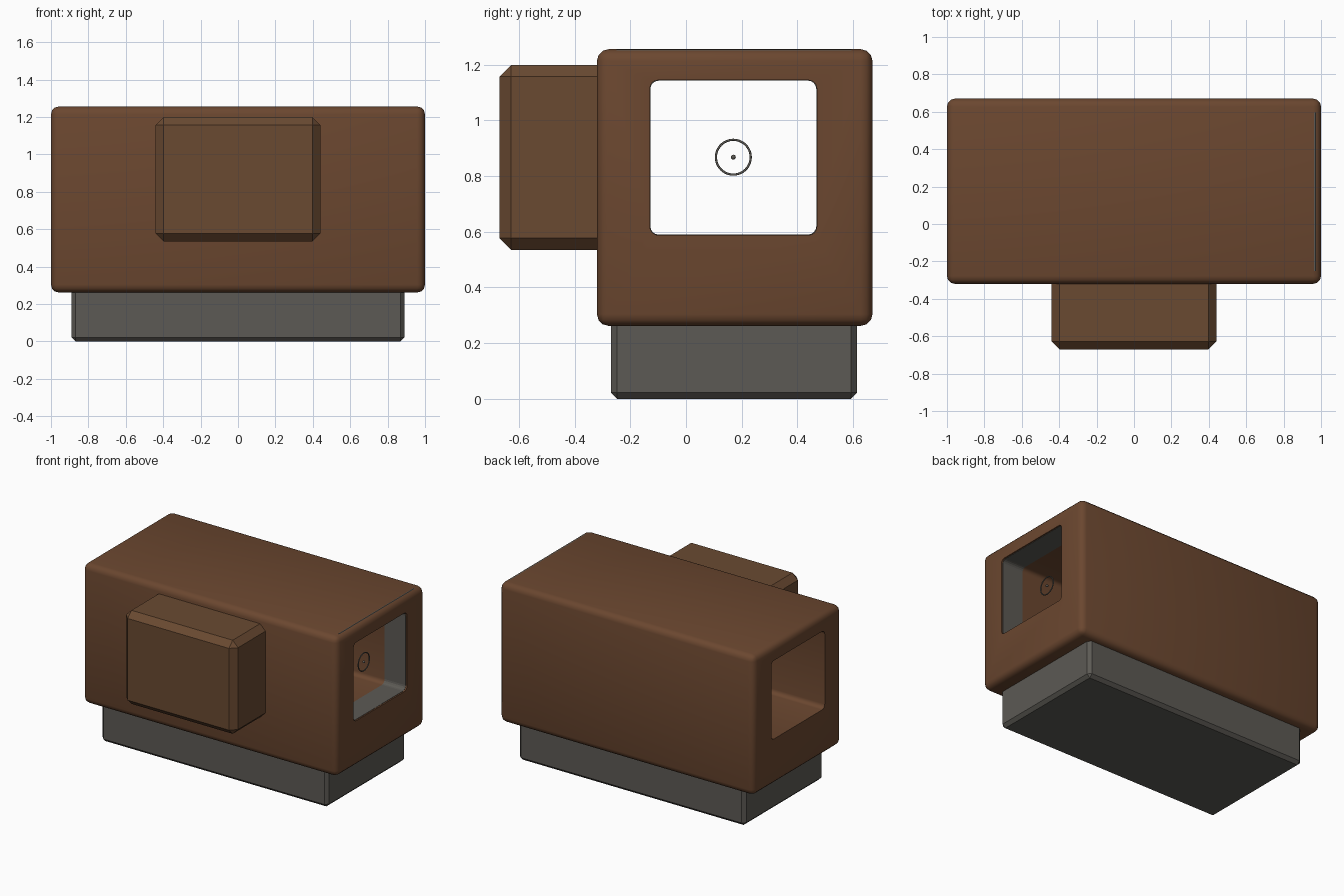
import bpy, bmesh, math
from mathutils import Matrix

if "Cube" in bpy.data.objects:
    bpy.data.objects.remove(bpy.data.objects["Cube"])


def material(name, rgb):
    m = bpy.data.materials.new(name)
    m.diffuse_color = (*rgb, 1)
    m.use_nodes = True
    m.node_tree.nodes["Principled BSDF"].inputs["Base Color"].default_value = m.diffuse_color
    return m


BROWN = material("brown", (0.147, 0.063, 0.029))
TAN = material("olive_brown", (0.143, 0.068, 0.031))
GREY = material("dark_grey", (0.107, 0.101, 0.089))


def box(name, lo, hi, mat=None, bevel=0.0, segments=1, axis=None):
    """Box between two corners; bevels all edges, or only those along one axis."""
    bm = bmesh.new()
    bmesh.ops.create_cube(bm, size=1)
    for v in bm.verts:
        v.co = [lo[i] + (v.co[i] + 0.5) * (hi[i] - lo[i]) for i in range(3)]
    edges = [e for e in bm.edges if axis is None or
             abs((e.verts[0].co - e.verts[1].co).normalized()[axis]) > 0.9]
    if bevel:
        bmesh.ops.bevel(bm, geom=edges, offset=bevel, segments=segments,
                        profile=0.5, affect='EDGES')
    me = bpy.data.meshes.new(name)
    bm.to_mesh(me)
    bm.free()
    ob = bpy.data.objects.new(name, me)
    bpy.context.collection.objects.link(ob)
    if mat:
        me.materials.append(mat)
    return ob


def activate(ob):
    bpy.ops.object.select_all(action='DESELECT')
    ob.select_set(True)
    bpy.context.view_layer.objects.active = ob


def cut_window(ob, inset):
    """Cut the rounded see-through window along x."""
    cutter = box("window_cutter", (-2, -0.13 + inset, 0.588 + inset),
                 (2, 0.47 - inset, 1.145 - inset), None, 0.03, 4, axis=0)
    cutter.hide_render = True
    mod = ob.modifiers.new("window", 'BOOLEAN')
    mod.operation = 'DIFFERENCE'
    mod.solver = 'EXACT'
    mod.object = cutter
    activate(ob)
    bpy.ops.object.modifier_apply(modifier=mod.name)
    bpy.data.objects.remove(cutter)


# main housing with window
body = box("housing", (-1, -0.32, 0.262), (1, 0.67, 1.256), BROWN, 0.042, 3)
cut_window(body, 0)
activate(body)
bpy.ops.object.shade_smooth_by_angle(angle=math.radians(35))

# lens frame set into the right end, lining the window
frame = box("lens_frame", (0.825, -0.27, 0.3), (0.99, 0.615, 1.2545), GREY, 0.02)
cut_window(frame, 0.002)

# mounting base and side compartment
box("mounting_base", (-0.89, -0.27, 0), (0.89, 0.615, 0.34), GREY, 0.022)
box("side_compartment", (-0.44, -0.67, 0.535), (0.44, -0.22, 1.2), TAN, 0.042)

# aiming ring: thin torus facing x
RETICLE = (0.87, 0.17, 0.868)
bpy.ops.mesh.primitive_torus_add(location=RETICLE, rotation=(0, math.pi / 2, 0),
                                 major_radius=0.0625, minor_radius=0.004,
                                 major_segments=48, minor_segments=8)
ring = bpy.context.object
ring.name = "aiming_ring"
ring.data.materials.append(GREY)
bpy.ops.object.shade_smooth_by_angle(angle=math.radians(60))

# aiming dot
bpy.ops.mesh.primitive_uv_sphere_add(location=RETICLE, radius=0.009,
                                     segments=16, ring_count=8)
dot = bpy.context.object
dot.name = "aiming_dot"
dot.data.materials.append(GREY)
bpy.ops.object.shade_smooth_by_angle(angle=math.radians(60))
